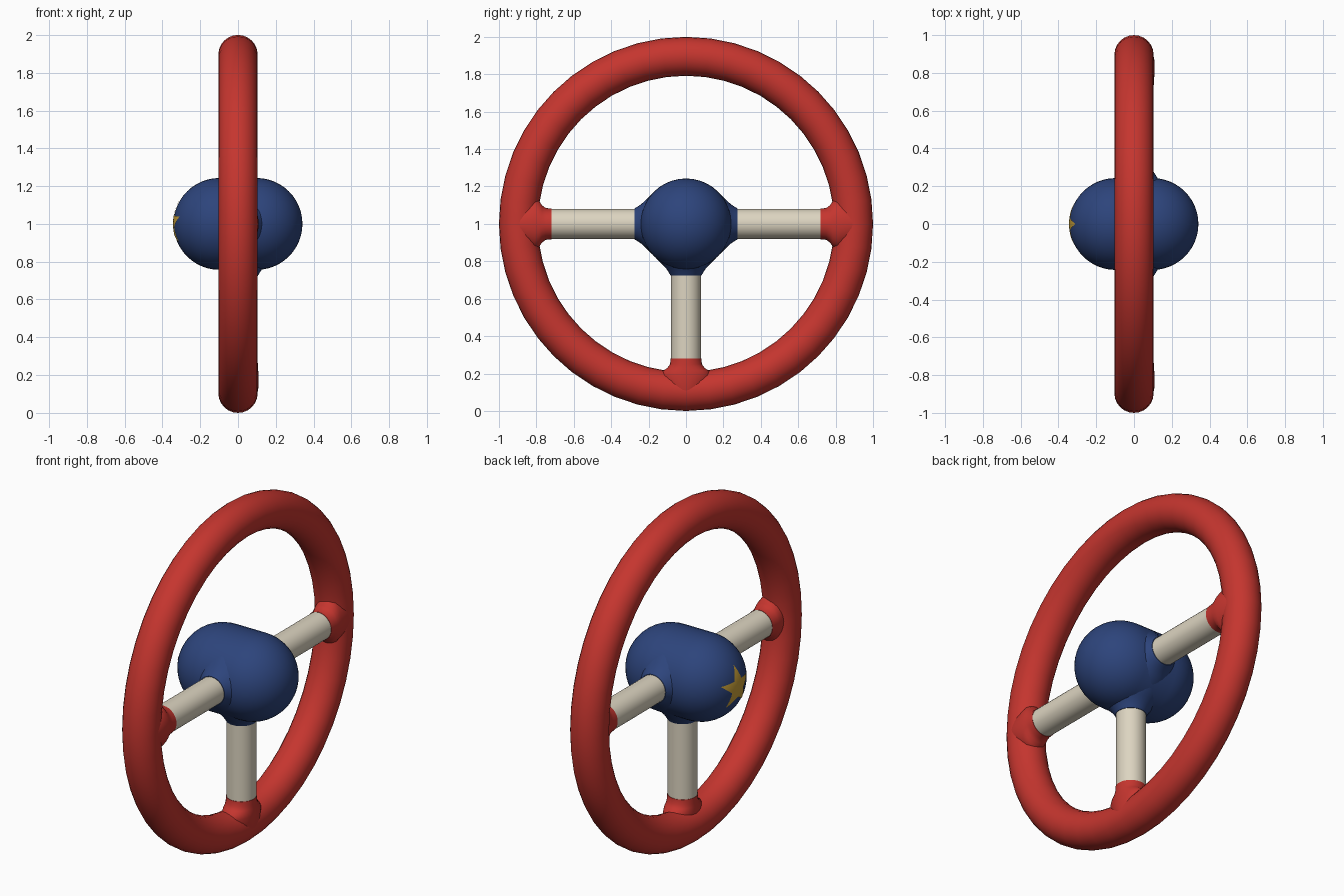
import bpy, bmesh, math
from mathutils import Vector

if "Cube" in bpy.data.objects:
    bpy.data.objects.remove(bpy.data.objects["Cube"])

C = Vector((0, 0, 1))      # wheel centre
SPOKE_X = 0.022            # spokes sit slightly toward +x


def material(name, rgb):
    m = bpy.data.materials.new(name)
    m.diffuse_color = (*rgb, 1)
    m.use_nodes = True
    m.node_tree.nodes["Principled BSDF"].inputs["Base Color"].default_value = m.diffuse_color
    return m


RED = material("rim_red", (0.56, 0.036, 0.028))
BLUE = material("hub_blue", (0.026, 0.058, 0.2))
CREAM = material("spoke_cream", (0.72, 0.66, 0.53))
GOLD = material("star_gold", (0.58, 0.35, 0.04))


def make_object(name, bm, mat):
    bmesh.ops.recalc_face_normals(bm, faces=bm.faces)
    me = bpy.data.meshes.new(name)
    bm.to_mesh(me)
    bm.free()
    ob = bpy.data.objects.new(name, me)
    bpy.context.collection.objects.link(ob)
    me.materials.append(mat)
    for p in me.polygons:
        p.use_smooth = True
    return ob


def loft(name, stations, origin, axis, u, v, mat, n=32):
    """Elliptical rings (distance, radius_u, radius_v) skinned along an axis."""
    bm = bmesh.new()
    rings = []
    for d, ru, rv in stations:
        rings.append([bm.verts.new(origin + axis * d
                                   + u * (ru * math.cos(2 * math.pi * i / n))
                                   + v * (rv * math.sin(2 * math.pi * i / n)))
                      for i in range(n)])
    for a, b in zip(rings, rings[1:]):
        for i in range(n):
            j = (i + 1) % n
            bm.faces.new((a[i], a[j], b[j], b[i]))
    bm.faces.new(rings[0])
    bm.faces.new(rings[-1])
    return make_object(name, bm, mat)


X, Y, Z = Vector((1, 0, 0)), Vector((0, 1, 0)), Vector((0, 0, 1))

# Rim: ring standing in the YZ plane
bpy.ops.mesh.primitive_torus_add(major_segments=48, minor_segments=24,
                                 major_radius=0.896, minor_radius=0.104,
                                 location=C, rotation=(0, math.pi / 2, 0))
rim = bpy.context.object
rim.name = "rim"
rim.data.materials.append(RED)
bpy.ops.object.shade_smooth()

# Hub: capsule along x with rounded ends
HALF, R = 0.098, 0.243
hub = []
for side in (-1, 1):
    for k in range(13):
        a = math.radians(89 * (1 - k / 12) if side < 0 else 89 * k / 12)
        r = R * math.cos(a)
        hub.append((side * (HALF + R * math.sin(a)), r, r))
loft("hub", hub, C, X, Y, Z, BLUE, 40)

# Three spokes, each with a flared hub socket and a flared rim collar
socket = [(0.13, .195, .195), (0.18, .163, .163), (0.215, .128, .128),
          (0.24, .105, .105), (0.26, .092, .092), (0.275, .083, .083)]
collar = [(0.72, .082, .082), (0.75, .083, .085), (0.77, .084, .1),
          (0.785, .086, .122), (0.81, .087, .135), (0.86, .087, .12),
          (0.9, .08, .09)]
shaft = [(0.15, .08, .08), (0.8, .08, .08)]
for label, axis, across in (("left", -Y, Z), ("right", Y, Z), ("bottom", -Z, Y)):
    base = C + X * SPOKE_X
    for part, prof, mat in (("spoke", shaft, CREAM), ("hub_socket", socket, BLUE),
                            ("rim_collar", collar, RED)):
        ob = loft(f"{label}_{part}", prof, base, axis, X, across, mat)
        bpy.ops.object.select_all(action='DESELECT')
        ob.select_set(True)
        bpy.context.view_layer.objects.active = ob
        bpy.ops.object.shade_smooth_by_angle(angle=math.radians(45))

# Star: thin skin laid over the hub's -x end
bm = bmesh.new()
steps = 6
rows = []
for s in range(1, steps + 1):
    row = []
    for i in range(10):
        r0, r1 = (0.125, 0.055) if i % 2 == 0 else (0.055, 0.125)
        a0, a1 = math.radians(36 * i), math.radians(36 * (i + 1))
        p0 = (r0 * math.sin(a0), r0 * math.cos(a0))
        p1 = (r1 * math.sin(a1), r1 * math.cos(a1))
        for t in range(4):
            y, z = [(p0[k] + (p1[k] - p0[k]) * t / 4) * s / steps for k in (0, 1)]
            x = -(HALF + math.sqrt(R * R - y * y - z * z)) - 0.003
            row.append(bm.verts.new((x, y, 1 + z)))
    rows.append(row)
mid = bm.verts.new((-HALF - R - 0.003, 0, 1))
n = len(rows[0])
for i in range(n):
    j = (i + 1) % n
    bm.faces.new((mid, rows[0][j], rows[0][i]))
    for a, b in zip(rows, rows[1:]):
        bm.faces.new((a[i], a[j], b[j], b[i]))
star = make_object("hub_star", bm, GOLD)
if star.data.polygons[0].normal.x > 0:
    star.data.flip_normals()
